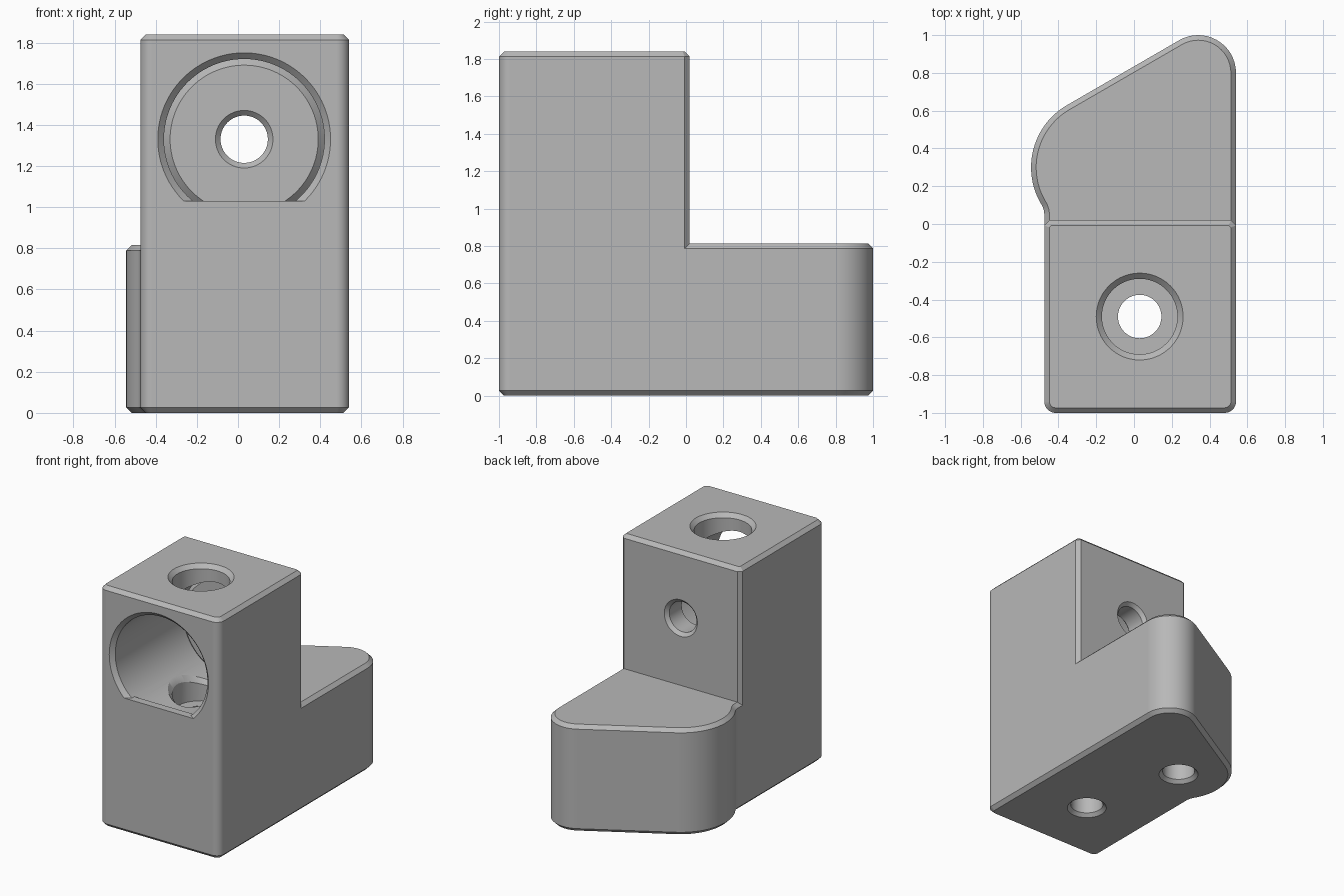
import bpy, bmesh
from math import sin, cos, pi, radians, sqrt

if "Cube" in bpy.data.objects:
    bpy.data.objects.remove(bpy.data.objects["Cube"])

LEFT, RIGHT = -0.475, 0.54
CH = 0.027            # edge chamfer
HX, HY = 0.03, -0.49  # shaft position
BZ, BR = 1.33, 0.39   # bore height and radius

grey = bpy.data.materials.new("plain_grey")
grey.use_nodes = True
grey.diffuse_color = (0.48, 0.48, 0.48, 1)
grey.node_tree.nodes["Principled BSDF"].inputs["Base Color"].default_value = grey.diffuse_color


def arc(cx, cy, r, a0, a1, n=16):
    return [(cx + r * cos(radians(a0 + (a1 - a0) * i / n)),
             cy + r * sin(radians(a0 + (a1 - a0) * i / n))) for i in range(n + 1)]


def front_corners(d):
    r = 0.06
    return (arc(LEFT + r, r - 1, r - d, 180, 270, 8)
            + arc(RIGHT - r, r - 1, r - d, 270, 360, 8))


def foot_outline(d):
    # rounded lobe blending into the left side, inset by d
    meet = 31.4
    return (front_corners(d)
            + arc(0.34, 0.8, 0.2 - d, 0, 120)
            + arc(-0.165, 0.3, 0.38 - d, 120, 180 + meet, 24)
            + arc(LEFT - 0.1, 0.05, 0.1 + d, meet, 0, 8))


def tower_outline(d):
    # bevelled back corners, inset by d
    y, c = 0.02 - d, CH - d * (2 - sqrt(2))
    return front_corners(d) + [(RIGHT - d, y - c), (RIGHT - d - c, y),
                               (LEFT + d + c, y), (LEFT + d, y - c)]


def loft(name, loops):
    bm = bmesh.new()
    rings = [[bm.verts.new(p) for p in loop] for loop in loops]
    n = len(rings[0])
    for a, b in zip(rings, rings[1:]):
        for i in range(n):
            j = (i + 1) % n
            bm.faces.new((a[i], a[j], b[j], b[i]))
    bm.faces.new(rings[0][::-1])
    bm.faces.new(rings[-1])
    bmesh.ops.recalc_face_normals(bm, faces=bm.faces)
    mesh = bpy.data.meshes.new(name)
    bm.to_mesh(mesh)
    bm.free()
    mesh.materials.append(grey)
    obj = bpy.data.objects.new(name, mesh)
    bpy.context.collection.objects.link(obj)
    return obj


def prism(name, outline, levels):
    return loft(name, [[(x, y, z) for x, y in outline(d)] for z, d in levels])


def lathe(name, profile, x, y=None, z=None, n=64, lift=lambda u: 0):
    # turned about z at (x, y), or about the depth axis at (x, z)
    loops = []
    for r, h in profile:
        ring = [(r * cos(2 * pi * i / n), r * sin(2 * pi * i / n)) for i in range(n)]
        if z is None:
            loops.append([(x + u, y + v, h + lift(u)) for u, v in ring])
        else:
            loops.append([(x + u, h, z + v) for u, v in ring])
    return loft(name, loops)


def combine(target, tool, operation):
    mod = target.modifiers.new("combine", "BOOLEAN")
    mod.operation, mod.solver, mod.object = operation, "EXACT", tool
    bpy.context.view_layer.objects.active = target
    bpy.ops.object.modifier_apply(modifier=mod.name)
    bpy.data.objects.remove(tool)


# Foot and tower joined into one body
body = prism("bracket_body", foot_outline, [(0, CH), (CH, 0), (0.815 - CH, 0), (0.815, CH)])
tower = prism("tower", tower_outline, [(0.4, 0), (1.84 - CH, 0), (1.84, CH)])
combine(body, tower, "UNION")

# Round bore with a chamfered back end, leaving a thin front wall
bore = lathe("bore", [(BR - 0.03, -0.18), (BR, -0.15), (BR, -0.94)], HX, z=BZ, n=96)
combine(body, bore, "DIFFERENCE")

# Front opening, cut off flat to leave a retaining lip
mouth = lathe("mouth", [(BR, -0.9), (BR, -0.97), (BR + 0.04, -1.01)], HX, z=BZ, n=96)
bm = bmesh.new()
bm.from_mesh(mouth.data)
cut = bmesh.ops.bisect_plane(bm, geom=bm.verts[:] + bm.edges[:] + bm.faces[:],
                             plane_co=(0, 0, 1.03), plane_no=(0, 0, 1), clear_inner=True)
bmesh.ops.holes_fill(bm, edges=[e for e in bm.edges if e.is_boundary])
bmesh.ops.recalc_face_normals(bm, faces=bm.faces)
bm.to_mesh(mouth.data)
bm.free()
combine(body, mouth, "DIFFERENCE")

# Stepped vertical shaft
shaft = lathe("shaft", [(0.15, -0.01), (0.115, 0.025), (0.115, 0.8), (0.2, 0.8),
                        (0.2, 1.81), (0.24, 1.85)], HX, HY)
combine(body, shaft, "DIFFERENCE")

# Chamfer where the shaft meets the curved bore floor
rim = lathe("shaft_rim", [(0.05, -0.04), (0.19, -0.04), (0.26, 0.03), (0.05, 0.03)], HX, HY,
            lift=lambda u: BZ - sqrt(BR ** 2 - u ** 2))
combine(body, rim, "DIFFERENCE")

# Hole through the back wall
back_hole = lathe("back_hole", [(0.15, -0.19), (0.115, -0.155), (0.115, -0.005),
                                (0.15, 0.03)], HX, z=BZ)
combine(body, back_hole, "DIFFERENCE")

# Blind hole under the lobe
foot_hole = lathe("foot_hole", [(0.15, -0.01), (0.115, 0.025), (0.115, 0.55)], -0.165, 0.3)
combine(body, foot_hole, "DIFFERENCE")

# Smooth curves, crisp edges
for o in bpy.context.selected_objects:
    o.select_set(False)
body.select_set(True)
bpy.context.view_layer.objects.active = body
bpy.ops.object.shade_smooth_by_angle(angle=radians(25))
normals = body.modifiers.new("flat_normals", "WEIGHTED_NORMAL")
normals.keep_sharp = True
